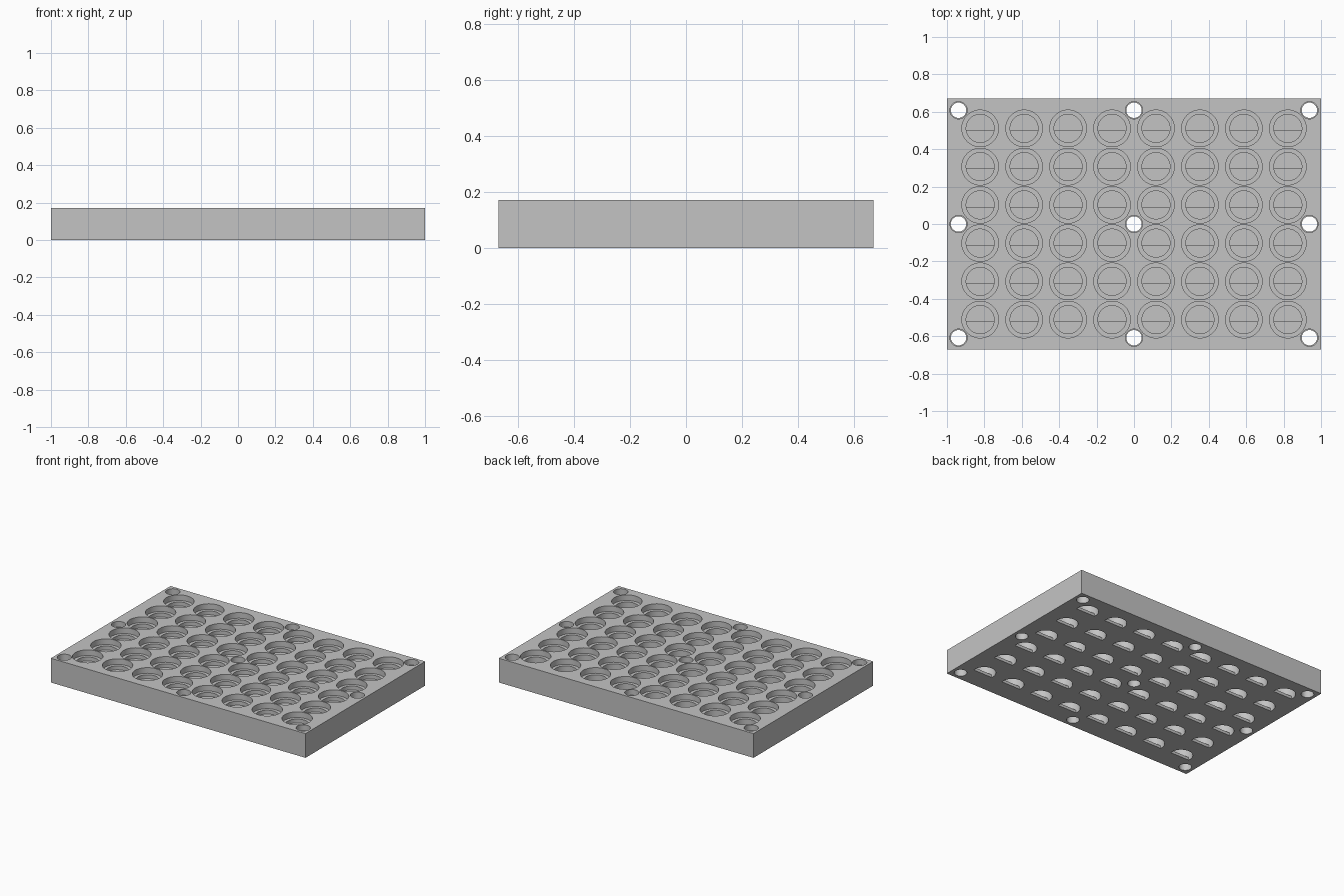
import bpy, bmesh, math
from mathutils import Vector

cube = bpy.data.objects.get("Cube")
if cube:
    bpy.data.objects.remove(cube, do_unlink=True)

HEIGHT, LEDGE = 0.172, 0.132        # plate thickness, counterbore floor
WIDE, NARROW = 0.098, 0.075         # pocket radii
CHORD = -0.014                      # straight edge of the half discs
SEGMENTS = 40

grey = bpy.data.materials.new("plain grey")
grey.use_nodes = True
grey.diffuse_color = (0.55, 0.55, 0.55, 1)
grey.node_tree.nodes["Principled BSDF"].inputs["Base Color"].default_value = grey.diffuse_color

pockets = [((i - 3.5) * 0.235, (j - 2.5) * 0.2045) for i in range(8) for j in range(6)]
bolts = [(x, y) for x in (-0.938, 0, 0.938) for y in (-0.608, 0, 0.608)]


def make_object(name, bm):
    bmesh.ops.recalc_face_normals(bm, faces=bm.faces[:])
    mesh = bpy.data.meshes.new(name)
    bm.to_mesh(mesh)
    bm.free()
    mesh.materials.append(grey)
    obj = bpy.data.objects.new(name, mesh)
    bpy.context.collection.objects.link(obj)
    return obj


def smooth(obj):
    bpy.ops.object.select_all(action="DESELECT")
    obj.select_set(True)
    bpy.context.view_layer.objects.active = obj
    bpy.ops.object.shade_smooth_by_angle(angle=math.radians(30))


def lathe(bm, x, y, profile):
    """Closed solid turned from (radius, z) points."""
    rings = []
    for r, z in profile:
        angles = [math.tau * k / SEGMENTS for k in range(SEGMENTS)]
        rings.append([bm.verts.new((x + r * math.cos(a), y + r * math.sin(a), z)) for a in angles])
    for low, high in zip(rings, rings[1:]):
        for k in range(SEGMENTS):
            n = (k + 1) % SEGMENTS
            bm.faces.new((low[k], low[n], high[n], high[k]))
    bm.faces.new(rings[0][::-1])
    bm.faces.new(rings[-1])


def half_discs(name, side, bottom, top):
    """Disc segments on one side of the chord, one in every pocket."""
    bm = bmesh.new()
    radius = NARROW + 0.001
    start = math.asin(CHORD / radius)
    end = math.pi - start
    if side < 0:
        start, end = end, start + math.tau
    steps = SEGMENTS // 2
    angles = [start + (end - start) * k / steps for k in range(steps + 1)]
    for x, y in pockets:
        outline = [bm.verts.new((x + radius * math.cos(a), y + radius * math.sin(a), bottom))
                   for a in angles]
        face = bm.faces.new(outline)
        lid = bmesh.ops.extrude_face_region(bm, geom=[face], use_keep_orig=True)
        moved = [g for g in lid["geom"] if isinstance(g, bmesh.types.BMVert)]
        bmesh.ops.translate(bm, verts=moved, vec=Vector((0, 0, top - bottom)))
    smooth(make_object(name, bm))


# Rectangular plate
bm = bmesh.new()
bmesh.ops.create_cube(bm, size=1)
for v in bm.verts:
    v.co = (v.co.x * 2, v.co.y * 1.342, (v.co.z + 0.5) * HEIGHT)
plate = make_object("plate", bm)

# Stepped pockets and bolt holes, cut in one go
bm = bmesh.new()
for x, y in pockets:
    lathe(bm, x, y, [(NARROW, -0.05), (NARROW, LEDGE), (WIDE, LEDGE), (WIDE, 0.22)])
for x, y in bolts:
    lathe(bm, x, y, [(0.041, -0.05), (0.041, LEDGE), (0.046, LEDGE), (0.046, 0.22)])
cutter = make_object("hole_cutter", bm)
cutter.hide_render = True

cut = plate.modifiers.new("holes", "BOOLEAN")
cut.operation = "DIFFERENCE"
cut.solver = "EXACT"
cut.object = cutter
bpy.ops.object.select_all(action="DESELECT")
plate.select_set(True)
bpy.context.view_layer.objects.active = plate
bpy.ops.object.modifier_apply(modifier=cut.name)
bpy.data.objects.remove(cutter, do_unlink=True)
smooth(plate)

# Staggered half floors inside each pocket
half_discs("lower_half_floors", -1, 0, 0.02)
half_discs("upper_half_floors", 1, 0.085, 0.105)
